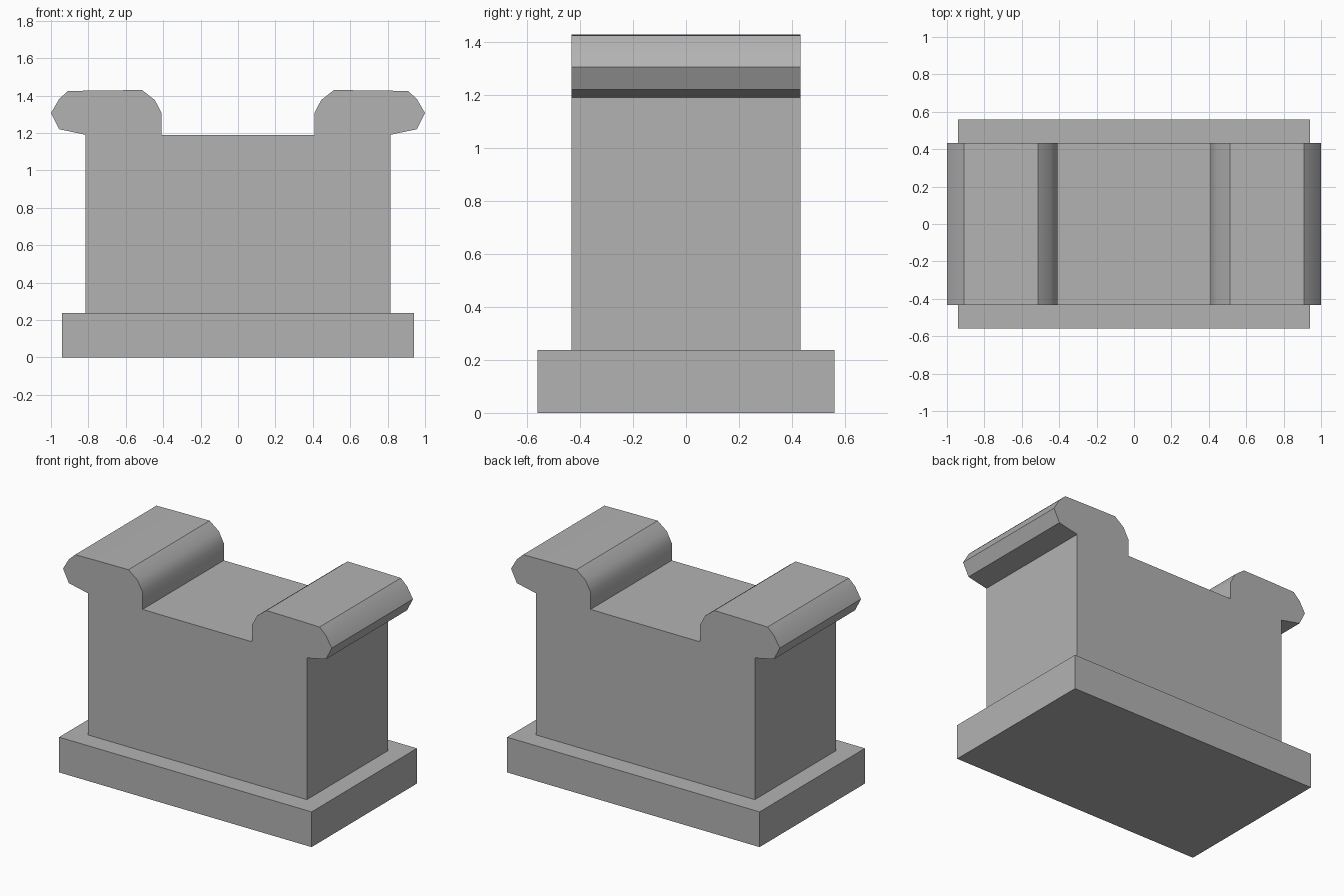
import bpy
import bmesh
import math

cube = bpy.data.objects.get("Cube")
if cube:
    bpy.data.objects.remove(cube, do_unlink=True)

# One plain grey for the whole model
grey = bpy.data.materials.new("grey stone")
grey.use_nodes = True
colour = (0.45, 0.45, 0.45, 1)
grey.diffuse_color = colour
grey.node_tree.nodes["Principled BSDF"].inputs["Base Color"].default_value = colour


def extrude_profile(name, profile, depth):
    """Extrude a closed xz outline along y, centred on y = 0."""
    bm = bmesh.new()
    face = bm.faces.new([bm.verts.new((x, -depth / 2, z)) for x, z in profile])
    result = bmesh.ops.extrude_face_region(bm, geom=[face])
    moved = [v for v in result["geom"] if isinstance(v, bmesh.types.BMVert)]
    bmesh.ops.translate(bm, verts=moved, vec=(0, depth, 0))
    bmesh.ops.recalc_face_normals(bm, faces=bm.faces)
    mesh = bpy.data.meshes.new(name)
    bm.to_mesh(mesh)
    bm.free()
    mesh.materials.append(grey)
    obj = bpy.data.objects.new(name, mesh)
    bpy.context.collection.objects.link(obj)
    return obj


def mirrored(half):
    """Close a half outline by mirroring it across x = 0."""
    return half + [(-x, z) for x, z in reversed(half)]


# Base slab
extrude_profile("base_slab", mirrored([(0.94, 0), (0.94, 0.237)]), 1.12)

# Body with a rolled bolster along each side of the flat top
half_body = [
    (0.815, 0.237), (0.815, 1.19),                          # side wall
    (0.957, 1.22), (1.0, 1.306), (0.957, 1.38), (0.91, 1.424),  # outer roll
    (0.74, 1.427), (0.513, 1.429),                          # bolster top
    (0.445, 1.376), (0.408, 1.306), (0.408, 1.19),          # inner roll
]
body = extrude_profile("altar_body", mirrored(half_body), 0.864)

# Soften the rolls while keeping the corners crisp
bpy.ops.object.select_all(action="DESELECT")
body.select_set(True)
bpy.context.view_layer.objects.active = body
bpy.ops.object.shade_smooth_by_angle(angle=math.radians(30))
